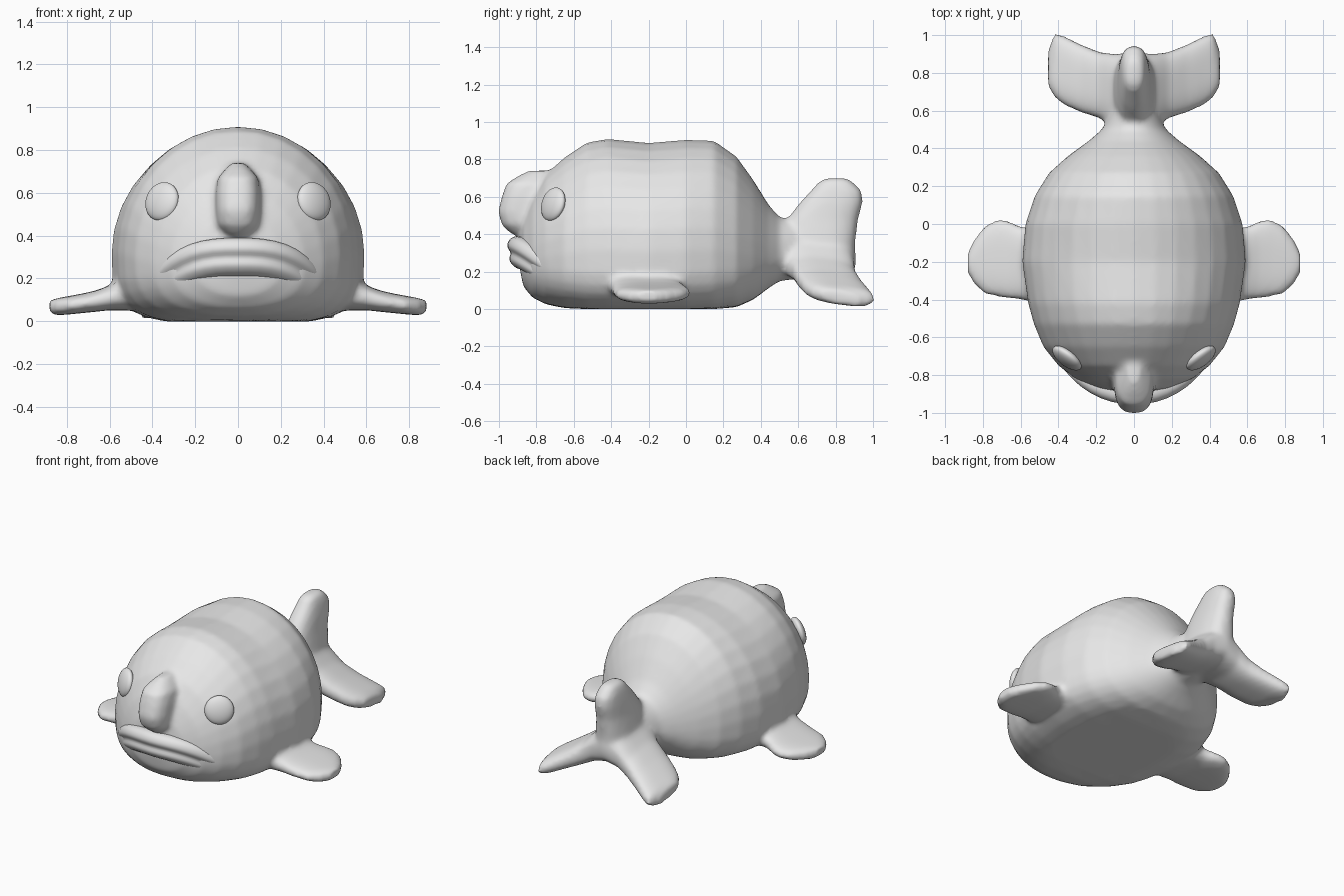
import bpy, bmesh, math
from mathutils import Vector

if "Cube" in bpy.data.objects:
    bpy.data.objects.remove(bpy.data.objects["Cube"])

skin = bpy.data.materials.new("grey skin")
skin.diffuse_color = (0.8, 0.8, 0.8, 1)
skin.use_nodes = True
skin.node_tree.nodes["Principled BSDF"].inputs["Base Color"].default_value = skin.diffuse_color


def spow(v, e):
    return math.copysign(abs(v) ** (2 / e), v)


def oval(e_top=2, e_bottom=2, n=32):
    """Unit superellipse, separate squareness above and below."""
    pts = []
    for i in range(n):
        a = 2 * math.pi * i / n
        c, s = math.cos(a), math.sin(a)
        e = e_top if s >= 0 else e_bottom
        pts.append((spow(c, e), spow(s, e)))
    return pts


def loft(name, rings):
    """Skin a list of equal-length rings and cap both ends."""
    bm = bmesh.new()
    loops = [[bm.verts.new(p) for p in r] for r in rings]
    n = len(loops[0])
    for a, b in zip(loops, loops[1:]):
        for i in range(n):
            j = (i + 1) % n
            bm.faces.new((a[i], a[j], b[j], b[i]))
    bm.faces.new(loops[0][::-1])
    bm.faces.new(loops[-1])
    bmesh.ops.recalc_face_normals(bm, faces=bm.faces)
    me = bpy.data.meshes.new(name)
    bm.to_mesh(me)
    bm.free()
    me.materials.append(skin)
    me.shade_smooth()
    ob = bpy.data.objects.new(name, me)
    bpy.context.collection.objects.link(ob)
    return ob


# Body: y, half width, bottom, top, underside squareness
stations = [
    (-.89, .08, .22, .42, 2), (-.87, .20, .12, .50, 2), (-.82, .31, .06, .61, 2.3),
    (-.75, .40, .025, .72, 2.6), (-.65, .48, .005, .81, 3), (-.53, .53, -.01, .89, 3.4),
    (-.42, .56, -.015, .91, 3.5), (-.2, .592, -.015, .888, 3.5), (0, .575, -.015, .905, 3.5),
    (.15, .525, -.01, .90, 3.3), (.27, .45, .01, .815, 3), (.36, .35, .05, .69, 2.6),
    (.44, .24, .11, .56, 2.2), (.50, .17, .15, .49, 2), (.60, .12, .16, .47, 2),
    (.75, .09, .18, .46, 2), (.89, .05, .22, .42, 2)]
rings = []
for y, w, lo, hi, e in stations:
    zc = lo + (hi - lo) * .36
    rings.append([(w * c, y, max(0, zc + s * ((hi - zc) if s >= 0 else (zc - lo))))
                  for c, s in oval(2, e)])
parts = [loft("body", rings)]

# Nose: z, front y, half width
rings = []
for z, y, w in [(.385, -.90, .035), (.41, -.945, .07), (.45, -.985, .1), (.52, -1.005, .105),
                (.60, -.985, .105), (.67, -.96, .095), (.71, -.90, .06), (.74, -.84, .03)]:
    back = -.68
    mid, half = (y + back) / 2, (back - y) / 2
    rings.append([(w * c, mid + half * s, z) for c, s in oval(2.6, 2.6)])
parts.append(loft("nose", rings))

# Upper tail lobe: z, front y, back y, half thickness
rings = [[((t * s), (a + b) / 2 + (b - a) / 2 * c, z) for c, s in oval(2.5, 2.5)]
         for z, a, b, t in [(.22, .48, .90, .12), (.36, .50, .905, .11), (.48, .54, .92, .09),
                            (.57, .61, .945, .08), (.63, .665, .94, .07),
                            (.68, .71, .89, .055), (.70, .75, .86, .03)]]
parts.append(loft("upper_tail_lobe", rings))


def side_fin(name, side, data, tilt):
    """data rows: x, front y, back y, centre z, half thickness"""
    rings = [[(side * x, (a + b) / 2 + (b - a) / 2 * c, z + t * s - tilt * c)
              for c, s in oval(2.8, 2.8)] for x, a, b, z, t in data]
    return loft(name, rings)


for side, tag in ((1, "right"), (-1, "left")):
    parts.append(side_fin("lower_tail_lobe_" + tag, side, [
        (0, .48, .91, .29, .13), (.10, .50, .90, .25, .11), (.18, .56, .91, .19, .085),
        (.28, .59, .95, .135, .07), (.37, .63, .995, .09, .06), (.42, .67, 1.01, .07, .05),
        (.455, .73, .92, .06, .035)], .02))
    parts.append(side_fin("pectoral_fin_" + tag, side, [
        (.42, -.41, .0, .15, .10), (.54, -.41, -.02, .125, .075), (.60, -.40, -.015, .11, .058),
        (.66, -.395, .015, .095, .05), (.72, -.385, .025, .085, .046), (.79, -.37, -.01, .075, .043),
        (.845, -.32, -.08, .068, .04), (.88, -.26, -.15, .068, .03)], 0))

# Fuse body, nose, fins and tail into one soft skin
bpy.ops.object.select_all(action='DESELECT')
for p in parts:
    p.select_set(True)
body = parts[0]
bpy.context.view_layer.objects.active = body
bpy.ops.object.join()
rm = body.modifiers.new("fuse", 'REMESH')
rm.mode = 'VOXEL'
rm.voxel_size = .016
rm.use_smooth_shade = True
sm = body.modifiers.new("soften", 'SMOOTH')
sm.factor = .5
sm.iterations = 8

# Lips: one swept band with a groove along its outer face
# x, y, z, half height, half depth
half = [(0, -.885, .30, .09, .075), (.10, -.875, .30, .09, .075), (.19, -.84, .28, .09, .07),
        (.26, -.79, .245, .085, .066), (.32, -.73, .20, .075, .06),
        (.352, -.69, .165, .058, .05), (.37, -.665, .14, .025, .025)]
path = [(-x, y, z, h, d) for x, y, z, h, d in half[:0:-1]] + half
rings = []
for i, (x, y, z, h, d) in enumerate(path):
    p0, p1 = path[max(i - 1, 0)], path[min(i + 1, len(path) - 1)]
    tan = (Vector(p1[:3]) - Vector(p0[:3])).normalized()
    out = Vector((x * 1.1, -.6, 0))
    out = (out - tan * out.dot(tan)).normalized()
    up = out.cross(tan)
    up = up if up.z > 0 else -up
    ring = []
    for c, s in oval(2.3, 2.3):
        groove = 1 - .3 * math.exp(-(s / .22) ** 2) if c > 0 else 1
        lean = .015 * s * h / .09          # upper lip juts forward
        ring.append(Vector((x, y, z)) + out * (d * c * groove + lean) + up * h * s)
    rings.append(ring)
lips = loft("lips", rings)
sub = lips.modifiers.new("smooth", 'SUBSURF')
sub.levels = sub.render_levels = 1

# Eyes: flattened balls set on the cheeks
for side, tag in ((1, "right"), (-1, "left")):
    bpy.ops.mesh.primitive_uv_sphere_add(segments=32, ring_count=16,
                                         location=(side * .355, -.71, .56))
    eye = bpy.context.object
    eye.name = "eye_" + tag
    eye.scale = (.092, .038, .092)
    eye.rotation_euler = (math.radians(-14), 0, side * math.radians(37))
    eye.data.materials.append(skin)
    eye.data.shade_smooth()
